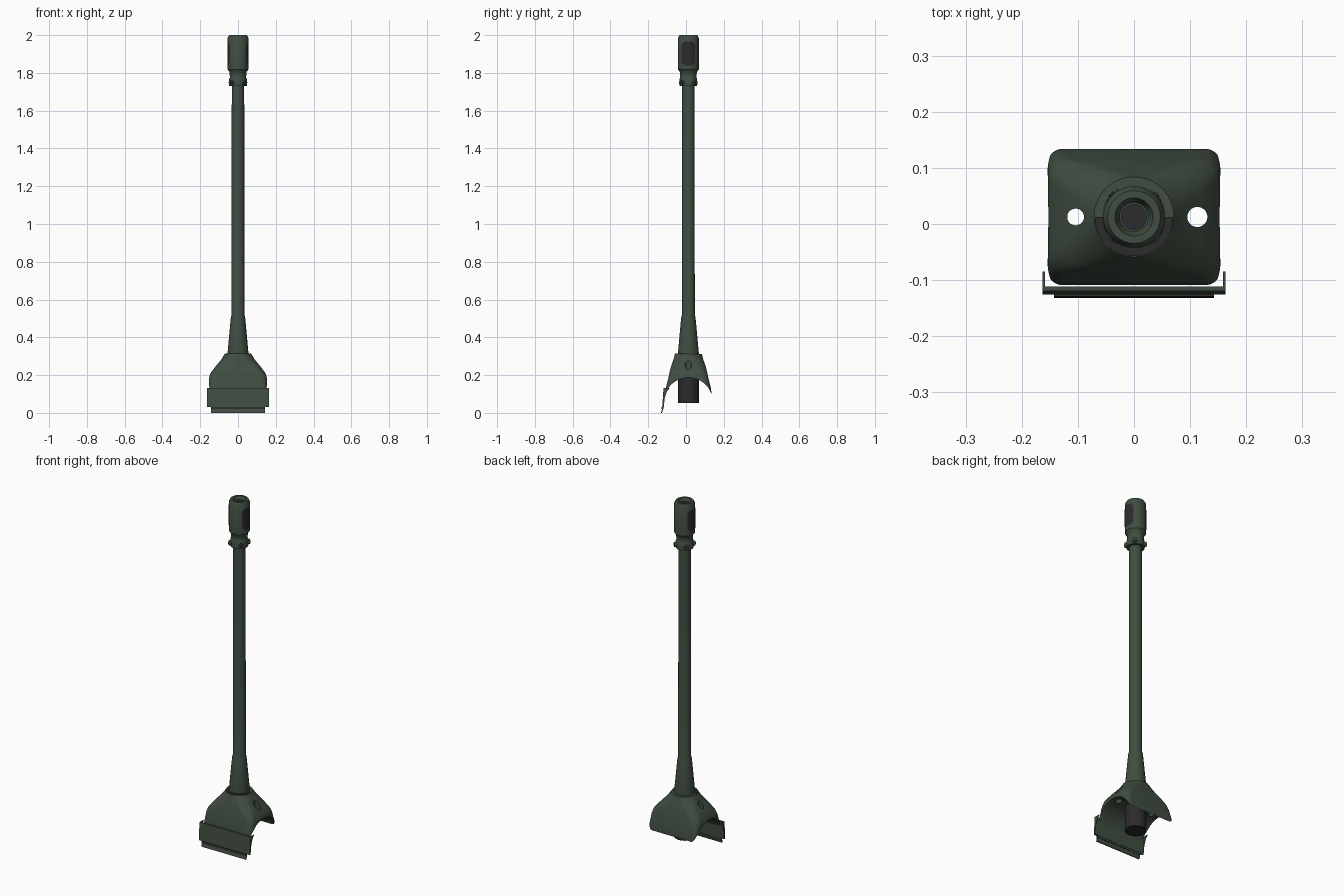
import bpy, bmesh
from math import sin, cos, pi, radians
from mathutils import Matrix

if "Cube" in bpy.data.objects:
    bpy.data.objects.remove(bpy.data.objects["Cube"], do_unlink=True)

CY = 0.0125  # barrel axis offset in y
PARTS = []


def material(name, rgb):
    m = bpy.data.materials.new(name)
    m.use_nodes = True
    m.diffuse_color = (*rgb, 1)
    m.node_tree.nodes["Principled BSDF"].inputs["Base Color"].default_value = (*rgb, 1)
    return m


GREEN = material("dark_green_paint", (0.052, 0.075, 0.053))
DARK = material("black_steel", (0.025, 0.025, 0.027))


def finish(bm, name, mat):
    bmesh.ops.recalc_face_normals(bm, faces=bm.faces)
    me = bpy.data.meshes.new(name)
    bm.to_mesh(me)
    bm.free()
    me.materials.append(mat)
    ob = bpy.data.objects.new(name, me)
    bpy.context.collection.objects.link(ob)
    PARTS.append(ob)
    return ob


def loft(name, rings, mat, closed=True, caps=True):
    bm = bmesh.new()
    rows = [[bm.verts.new(p) for p in ring] for ring in rings]
    n = len(rows[0])
    for a, b in zip(rows, rows[1:]):
        for i in range(n if closed else n - 1):
            j = (i + 1) % n
            bm.faces.new((a[i], a[j], b[j], b[i]))
    if caps:
        bm.faces.new(rows[0])
        bm.faces.new(rows[-1])
    return finish(bm, name, mat)


def lathe(name, profile, mat, n=32):
    return loft(name, [[(r * cos(2 * pi * i / n), CY + r * sin(2 * pi * i / n), z)
                        for i in range(n)] for r, z in profile], mat)


def extrude_x(name, yz, x0, x1, mat):
    return loft(name, [[(x, y, z) for y, z in yz] for x in (x0, x1)], mat)


def rounded_ring(hx, hy, r, z, n=10):
    pts = []
    for k, (sx, sy) in enumerate(((1, 1), (-1, 1), (-1, -1), (1, -1))):
        for i in range(n):
            a = (k + i / (n - 1)) * pi / 2
            pts.append((sx * (hx - r) + r * cos(a), CY + sy * (hy - r) + r * sin(a), z))
    return pts


def cut(target, cutter):
    mod = target.modifiers.new("cut", "BOOLEAN")
    mod.operation, mod.solver, mod.object = "DIFFERENCE", "EXACT", cutter
    dg = bpy.context.evaluated_depsgraph_get()
    new = bpy.data.meshes.new_from_object(target.evaluated_get(dg))
    target.modifiers.clear()
    target.data = new
    PARTS.remove(cutter)
    bpy.data.objects.remove(cutter, do_unlink=True)


# Barrel with tapered root
lathe("barrel", [(0.055, 0.2), (0.055, 0.32), (0.038, 0.505), (0.034, 0.52), (0.033, 1.74)], GREEN)

# Breech behind the shield
lathe("breech", [(0.055, 0.052), (0.055, 0.21)], DARK)

# Muzzle brake with hollow mouth
lathe("muzzle_brake", [(0.033, 1.73), (0.047, 1.73), (0.047, 1.768), (0.043, 1.775),
                       (0.045, 1.805), (0.055, 1.818), (0.055, 1.985), (0.047, 2.0),
                       (0.034, 2.0), (0.026, 1.98)], GREEN)
lathe("muzzle_bore", [(0.023, 1.978), (0.023, 1.984)], DARK)

# Side ports on the brake, as thin curved plates
for side, label in ((0, "left"), (pi, "right")):
    rows = [(1.84, 25), (1.86, 40), (1.945, 40), (1.965, 25)]
    loft("brake_port_" + label,
         [[(0.0565 * cos(side + radians(w) * t / 5), CY + 0.0565 * sin(side + radians(w) * t / 5), z)
           for t in range(-5, 6)] for z, w in rows], DARK, closed=False, caps=False)

# Clamp lugs and bolts around the brake collar
for k in range(4):
    a = pi / 4 + k * pi / 2
    for name, r, length, reach, mat in (("clamp_lug", 0.014, 0.02, 0.046, GREEN),
                                        ("clamp_bolt", 0.006, 0.02, 0.049, DARK)):
        bm = bmesh.new()
        bmesh.ops.create_cone(bm, cap_ends=True, segments=12, radius1=r, radius2=r, depth=length)
        place = (Matrix.Translation((reach * cos(a), CY + reach * sin(a), 1.748))
                 @ Matrix.Rotation(a, 4, "Z") @ Matrix.Rotation(pi / 2, 4, "Y"))
        bmesh.ops.transform(bm, matrix=place, verts=bm.verts)
        finish(bm, name, mat)

# Gun shield: round collar flaring to a rounded rectangle
shield = loft("gun_shield", [rounded_ring(*s) for s in (
    (0.155, 0.122, 0.028, 0.08), (0.155, 0.121, 0.028, 0.125), (0.153, 0.106, 0.034, 0.185),
    (0.146, 0.101, 0.04, 0.21), (0.122, 0.093, 0.05, 0.242), (0.088, 0.079, 0.064, 0.283),
    (0.071, 0.0712, 0.07, 0.312))], GREEN)

# Arched underside and the two sight holes
n = 48
cut(shield, extrude_x("arch_cutter", [(CY + 0.129 * cos(2 * pi * i / n), 0.058 + 0.129 * sin(2 * pi * i / n))
                                      for i in range(n)], -0.3, 0.3, GREEN))
for x, r in ((-0.104, 0.015), (0.113, 0.018)):
    hole = lathe("hole_cutter", [(r, 0.0), (r, 0.4)], GREEN, 20)
    hole.data.transform(Matrix.Translation((x, 0, 0)))
    cut(shield, hole)

# Dark seal around the front half of the barrel root
arc = [pi + pi * i / 20 for i in range(21)]
loft("root_seal", [[(r * cos(a), CY + r * sin(a), z) for a in arc]
                   for r, z in ((0.055, 0.315), (0.070, 0.315), (0.070, 0.311))],
     DARK, closed=False, caps=False)

# Front apron with end flaps and lower lip
extrude_x("apron", [(-0.111, 0.132), (-0.119, 0.132), (-0.126, 0.03), (-0.117, 0.03)],
          -0.163, 0.163, GREEN)
for s, label in ((1, "left"), (-1, "right")):
    extrude_x("apron_flap_" + label,
              [(-0.119, 0.132), (-0.085, 0.132), (-0.1, 0.115), (-0.112, 0.08), (-0.118, 0.03), (-0.126, 0.03)],
              s * 0.159, s * 0.1635, GREEN)
extrude_x("apron_lip", [(-0.118, 0.032), (-0.124, 0.032), (-0.132, 0.0), (-0.127, 0.0)],
          -0.143, 0.143, GREEN)
extrude_x("apron_rail", [(-0.12, 0.03), (-0.129, 0.03), (-0.131, 0.02), (-0.12, 0.02)],
          -0.143, 0.143, DARK)

# Smooth shading with sharp edges kept
bpy.ops.object.select_all(action="DESELECT")
for ob in PARTS:
    ob.select_set(True)
bpy.context.view_layer.objects.active = shield
bpy.ops.object.shade_smooth_by_angle(angle=radians(35))
